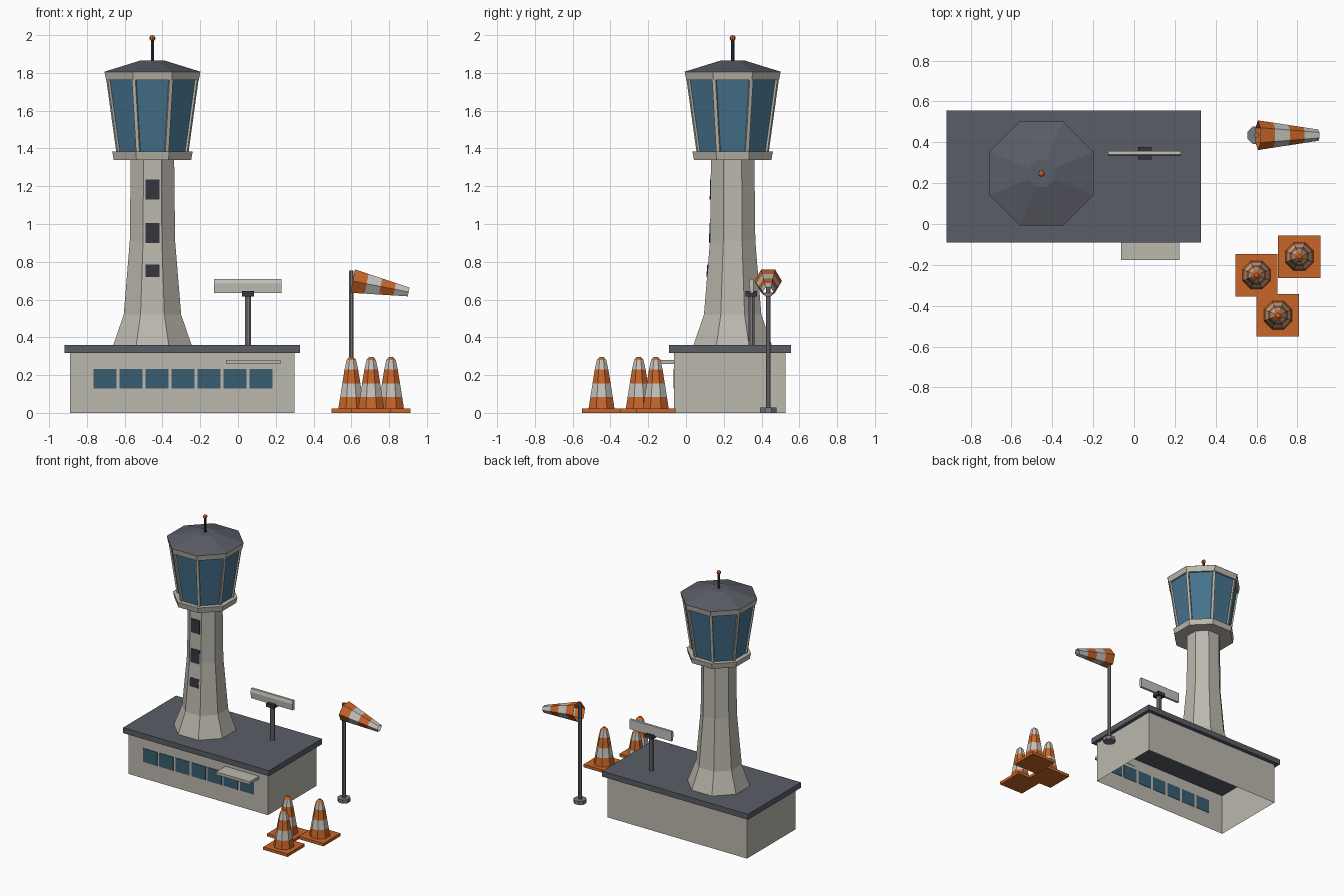
import bpy, bmesh, math
from mathutils import Vector

cube = bpy.data.objects.get("Cube")
if cube:
    bpy.data.objects.remove(cube, do_unlink=True)


def material(name, r, g, b):
    m = bpy.data.materials.new(name)
    m.use_nodes = True
    m.diffuse_color = (r, g, b, 1)
    m.node_tree.nodes["Principled BSDF"].inputs["Base Color"].default_value = (r, g, b, 1)
    return m


WALL = material("concrete", 0.50, 0.48, 0.42)
ROOF = material("slate_roof", 0.105, 0.11, 0.135)
CAB_GLASS = material("cab_glass", 0.06, 0.17, 0.27)
GLASS = material("window_glass", 0.04, 0.11, 0.165)
DARK = material("dark_trim", 0.035, 0.035, 0.05)
METAL = material("grey_metal", 0.20, 0.20, 0.22)
ORANGE = material("safety_orange", 0.58, 0.13, 0.022)
WHITE = material("off_white", 0.55, 0.54, 0.50)


def finish(name, bm, mats, loc=(0, 0, 0)):
    bmesh.ops.recalc_face_normals(bm, faces=bm.faces)
    me = bpy.data.meshes.new(name)
    bm.to_mesh(me)
    bm.free()
    for m in mats:
        me.materials.append(m)
    ob = bpy.data.objects.new(name, me)
    ob.location = loc
    bpy.context.collection.objects.link(ob)
    return ob


def box(name, x, y, z, mat, open_ends=False):
    """Box from (min, max) pairs, optionally without top and bottom."""
    bm = bmesh.new()
    bmesh.ops.create_cube(bm, size=1)
    for v in bm.verts:
        v.co = Vector([(lo + hi) / 2 + c * (hi - lo) for c, (lo, hi) in zip(v.co, (x, y, z))])
    if open_ends:
        ends = [f for f in bm.faces if abs(f.normal.z) > 0.9]
        bmesh.ops.delete(bm, geom=ends, context='FACES')
    return finish(name, bm, [mat])


def lathe(name, loc, profile, mats, sides=8, caps=True):
    """Faceted solid of (flat radius, height) rings; bands alternate through mats."""
    bm = bmesh.new()
    rings = []
    for r, z in profile:
        r /= math.cos(math.pi / sides)
        angles = [(i + 0.5) * math.tau / sides for i in range(sides)]
        rings.append([bm.verts.new((r * math.cos(a), r * math.sin(a), z)) for a in angles])
    for k, (a, b) in enumerate(zip(rings, rings[1:])):
        for i in range(sides):
            j = (i + 1) % sides
            bm.faces.new((a[i], a[j], b[j], b[i])).material_index = k % len(mats)
    if caps:
        bm.faces.new(rings[0][::-1])
        bm.faces.new(rings[-1]).material_index = (len(rings) - 2) % len(mats)
    return finish(name, bm, mats, loc)


# Terminal building
box("building_walls", (-0.89, 0.30), (-0.063, 0.527), (0, 0.325), WALL, open_ends=True)
box("building_roof", (-0.918, 0.327), (-0.09, 0.556), (0.318, 0.36), ROOF)
box("entrance_canopy", (-0.064, 0.224), (-0.176, -0.06), (0.258, 0.28), WALL)
for i in range(7):
    x = -0.764 + 0.1377 * i
    box(f"building_window_{i + 1}", (x, x + 0.12), (-0.067, -0.06), (0.128, 0.233), GLASS)

# Tower shaft
TX, TY = -0.453, 0.247
SHAFT = [(0.207, 0.36), (0.152, 0.52), (0.12, 0.91), (0.115, 1.345)]
lathe("tower_shaft", (TX, TY, 0), SHAFT, [WALL])


def shaft_radius(z):
    for (r0, z0), (r1, z1) in zip(SHAFT, SHAFT[1:]):
        if z <= z1:
            return r0 + (r1 - r0) * (z - z0) / (z1 - z0)


# Shaft windows follow the slope of the front face
for i, (z0, z1) in enumerate([(0.72, 0.785), (0.90, 1.005), (1.13, 1.235)]):
    bm = bmesh.new()
    corners = [(-0.037, z0), (0.037, z0), (0.037, z1), (-0.037, z1)]
    face = bm.faces.new([bm.verts.new((x, -shaft_radius(z) + 0.003, z)) for x, z in corners])
    front = bmesh.ops.extrude_face_region(bm, geom=[face])["geom"]
    for v in front:
        if isinstance(v, bmesh.types.BMVert):
            v.co.y -= 0.007
    finish(f"shaft_window_{i + 1}", bm, [DARK], (TX, TY, 0))

# Control cab
lathe("cab_gallery", (TX, TY, 0), [(0.205, 1.34), (0.213, 1.383)], [WALL])
CAB = [(0.18, 1.38), (0.234, 1.77)]
lathe("cab_glazing", (TX, TY, 0), CAB, [CAB_GLASS])
lathe("cab_rim", (TX, TY, 0), [(0.246, 1.763), (0.254, 1.806)], [WALL])
lathe("cab_roof", (TX, TY, 0), [(0.255, 1.806), (0.065, 1.865)], [ROOF])

# Posts along the cab corners
for i in range(8):
    a = (i + 0.5) * math.tau / 8
    bm = bmesh.new()
    bmesh.ops.create_cube(bm, size=1)
    for v in bm.verts:
        r, z = CAB[1] if v.co.z > 0 else CAB[0]
        r = r / math.cos(math.pi / 8) + v.co.x * 0.016
        v.co = Vector((r, v.co.y * 0.02, z))
    post = finish(f"cab_post_{i + 1}", bm, [WALL], (TX, TY, 0))
    post.rotation_euler.z = a

# Roof antenna
lathe("antenna_mast", (TX, TY, 0), [(0.008, 1.86), (0.008, 1.98)], [DARK], sides=6)
bm = bmesh.new()
bmesh.ops.create_uvsphere(bm, u_segments=8, v_segments=6, radius=0.016)
finish("antenna_beacon", bm, [ORANGE], (TX, TY, 1.984))

# Rooftop radar
lathe("radar_pole", (0.053, 0.346, 0), [(0.016, 0.355), (0.016, 0.625)], [METAL])
box("radar_mount", (0.02, 0.085), (0.315, 0.377), (0.617, 0.645), DARK)
bm = bmesh.new()
section = [(0.358, 0.635), (0.358, 0.71), (0.340, 0.71), (0.334, 0.685), (0.340, 0.635)]
end = bm.faces.new([bm.verts.new((-0.127, y, z)) for y, z in section])
for v in bmesh.ops.extrude_face_region(bm, geom=[end])["geom"]:
    if isinstance(v, bmesh.types.BMVert):
        v.co.x += 0.357
finish("radar_panel", bm, [WHITE])

# Windsock
SX, SY = 0.60, 0.435
lathe("windsock_base", (SX, SY, 0), [(0.043, 0), (0.043, 0.028)], [METAL])
lathe("windsock_pole", (SX, SY, 0), [(0.012, 0.02), (0.012, 0.755)], [METAL])
bands = [(0.063 - 0.0098 * i, 0.0755 * i) for i in range(5)]
sock = lathe("windsock", (SX + 0.007, SY, 0.698), bands, [ORANGE, WHITE], sides=6, caps=False)
sock.rotation_euler.y = math.radians(101)

# Traffic cones
CONE = [(0.069, 0.02), (0.059, 0.085), (0.048, 0.155), (0.036, 0.23), (0.025, 0.28), (0.010, 0.297)]
for i, (x, y) in enumerate([(0.60, -0.25), (0.81, -0.16), (0.705, -0.447)]):
    box(f"cone_base_{i + 1}", (x - 0.104, x + 0.104), (y - 0.104, y + 0.104), (0, 0.022), ORANGE)
    lathe(f"cone_body_{i + 1}", (x, y, 0), CONE, [ORANGE, WHITE])
